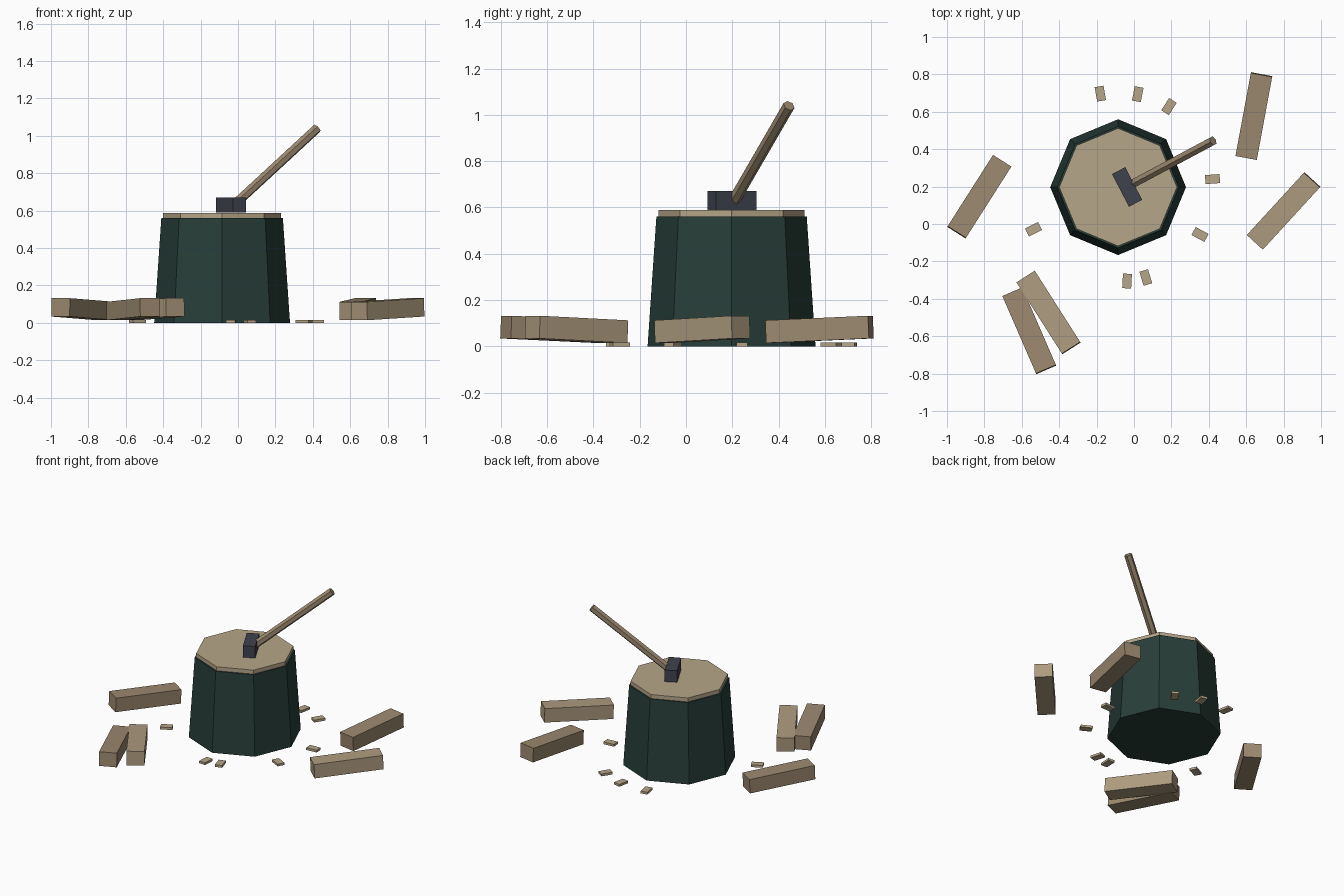
import bpy, bmesh
from math import radians, pi
from mathutils import Vector, Matrix

if "Cube" in bpy.data.objects:
    bpy.data.objects.remove(bpy.data.objects["Cube"])


def material(name, rgb):
    m = bpy.data.materials.new(name)
    m.diffuse_color = (*rgb, 1)
    m.use_nodes = True
    m.node_tree.nodes["Principled BSDF"].inputs["Base Color"].default_value = m.diffuse_color
    return m


BARK = material("dark_bark", (0.021, 0.048, 0.041))
CUT = material("cut_wood", (0.47, 0.38, 0.25))
LOG = material("log_wood", (0.33, 0.25, 0.16))
PALE = material("pale_log_wood", (0.42, 0.33, 0.21))
STEEL = material("steel", (0.05, 0.055, 0.075))


def finish(name, bm, mat, matrix):
    bmesh.ops.recalc_face_normals(bm, faces=bm.faces)
    mesh = bpy.data.meshes.new(name)
    bm.to_mesh(mesh)
    bm.free()
    mesh.materials.append(mat)
    ob = bpy.data.objects.new(name, mesh)
    ob.matrix_world = matrix
    bpy.context.collection.objects.link(ob)
    return ob


def box(name, size, centre, mat, yaw=0, pitch=0):
    """Box with its length along local x, turned by yaw and tipped up by pitch."""
    bm = bmesh.new()
    bmesh.ops.create_cube(bm, size=1, matrix=Matrix.Diagonal((*size, 1)))
    turn = Matrix.Rotation(radians(yaw), 4, 'Z') @ Matrix.Rotation(-radians(pitch), 4, 'Y')
    return finish(name, bm, mat, Matrix.Translation(centre) @ turn)


def prism(name, sides, r0, r1, start, end, mat):
    """Tapered prism running from start to end."""
    start, end = Vector(start), Vector(end)
    axis = end - start
    bm = bmesh.new()
    bmesh.ops.create_cone(bm, cap_ends=True, segments=sides,
                          radius1=r0, radius2=r1, depth=axis.length)
    turn = Matrix() if axis.normalized().z > 0.999 else axis.to_track_quat('Z', 'Y').to_matrix().to_4x4()
    return finish(name, bm, mat, Matrix.Translation((start + end) / 2) @ turn)


# Chopping block: tapered octagonal trunk with a pale cut top
CX, CY = -0.085, 0.197
prism("stump", 8, 0.363, 0.325, (CX, CY, 0), (CX, CY, 0.56), BARK)
prism("stump_cut_top", 8, 0.315, 0.315, (CX, CY, 0.56), (CX, CY, 0.588), CUT)

# Axe resting in the block
box("axe_head", (0.197, 0.08, 0.082), (-0.037, 0.198, 0.63), STEEL, yaw=-62.5)
prism("axe_handle", 6, 0.026, 0.026, (-0.03, 0.203, 0.622), (0.423, 0.445, 1.04), LOG)

# Split logs, outer ends tipped slightly up: x, y, outward yaw, material
logs = [
    (0.641, 0.577, 79.5, LOG),
    (0.800, 0.070, 47.5, PALE),
    (-0.827, 0.146, 237.5, LOG),
    (-0.560, -0.571, -66.5, LOG),
    (-0.457, -0.473, -57.5, PALE),
]
for i, (x, y, yaw, mat) in enumerate(logs, 1):
    box(f"split_log_{i}", (0.452, 0.116, 0.098), (x, y, 0.073), mat, yaw, 2.5)

# Wood chips scattered round the block: x, y, yaw
chips = [
    (-0.180, 0.697, 100), (0.020, 0.694, 79), (0.187, 0.628, 57), (0.420, 0.240, 4),
    (0.353, -0.056, -28), (0.063, -0.286, 107), (-0.037, -0.305, 87), (-0.537, -0.028, 27),
]
for i, (x, y, yaw) in enumerate(chips, 1):
    box(f"wood_chip_{i}", (0.078, 0.048, 0.016), (x, y, 0.008), CUT, yaw)
